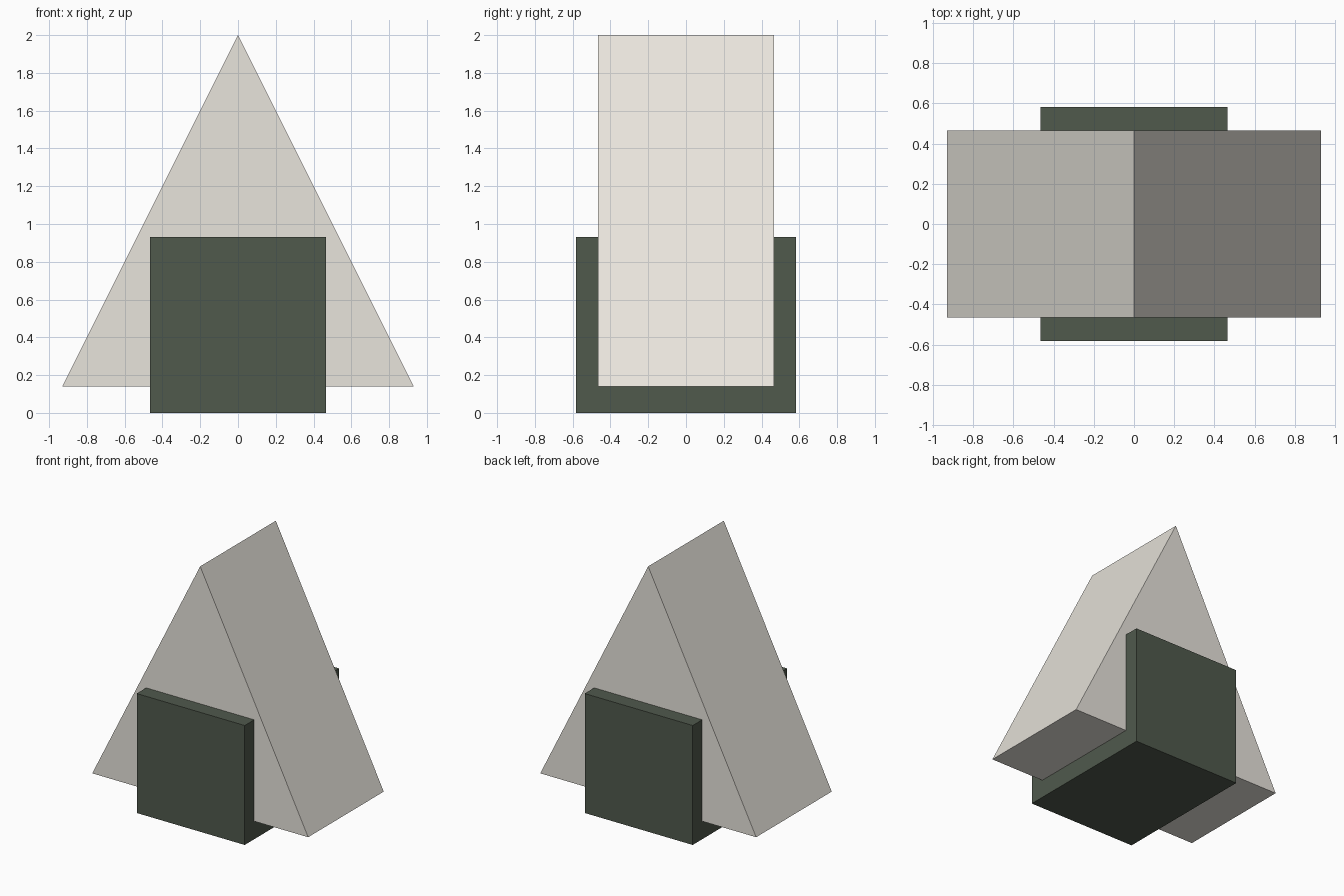
import bpy, bmesh

if "Cube" in bpy.data.objects:
    bpy.data.objects.remove(bpy.data.objects["Cube"])


def material(name, rgb):
    mat = bpy.data.materials.new(name)
    mat.diffuse_color = (*rgb, 1.0)
    mat.use_nodes = True
    mat.node_tree.nodes["Principled BSDF"].inputs["Base Color"].default_value = mat.diffuse_color
    return mat


def extrude_profile(name, profile, depth, mat):
    """Extrude an XZ outline along y, centred on y = 0."""
    bm = bmesh.new()
    face = bm.faces.new([bm.verts.new((x, -depth / 2, z)) for x, z in profile])
    out = bmesh.ops.extrude_face_region(bm, geom=[face])
    verts = [v for v in out["geom"] if isinstance(v, bmesh.types.BMVert)]
    bmesh.ops.translate(bm, verts=verts, vec=(0, depth, 0))
    bmesh.ops.recalc_face_normals(bm, faces=bm.faces)
    mesh = bpy.data.meshes.new(name)
    bm.to_mesh(mesh)
    bm.free()
    mesh.materials.append(mat)
    obj = bpy.data.objects.new(name, mesh)
    bpy.context.collection.objects.link(obj)
    return obj


rice = material("rice_white", (0.81, 0.78, 0.72))
seaweed = material("seaweed_green", (0.08, 0.10, 0.073))

# Triangular rice block
extrude_profile("rice_block", [(-0.93, 0.14), (0.93, 0.14), (0, 2.0)], 0.93, rice)

# Seaweed wrap passing under the block and up its front and back
w = 0.465
extrude_profile("seaweed_wrap", [(-w, 0), (w, 0), (w, 0.93), (-w, 0.93)], 1.163, seaweed)
